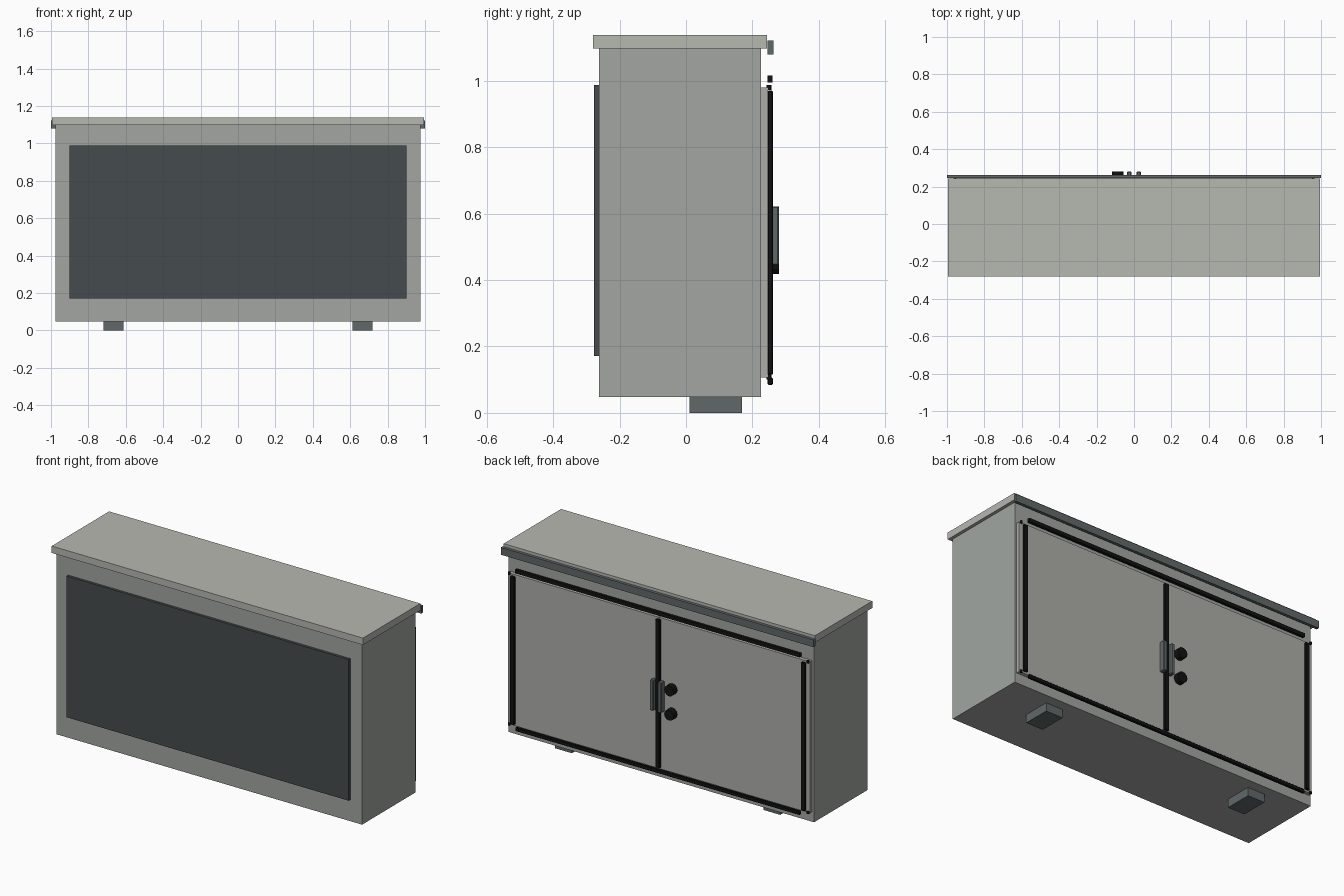
import bpy
import bmesh
from math import radians
from mathutils import Matrix

if "Cube" in bpy.data.objects:
    bpy.data.objects.remove(bpy.data.objects["Cube"])


def material(name, r, g, b):
    m = bpy.data.materials.new(name)
    m.diffuse_color = (r, g, b, 1)
    m.use_nodes = True
    m.node_tree.nodes["Principled BSDF"].inputs["Base Color"].default_value = m.diffuse_color
    return m


BODY = material("body_grey", 0.36, 0.38, 0.36)
ROOF = material("roof_grey", 0.47, 0.48, 0.44)
DOOR = material("door_grey", 0.42, 0.42, 0.40)
PANEL = material("panel_dark", 0.06, 0.07, 0.075)
METAL = material("dark_metal", 0.12, 0.14, 0.14)
RUBBER = material("black_rubber", 0.006, 0.006, 0.006)


def finish(name, bm, mat):
    me = bpy.data.meshes.new(name)
    bm.to_mesh(me)
    bm.free()
    me.materials.append(mat)
    ob = bpy.data.objects.new(name, me)
    bpy.context.collection.objects.link(ob)
    return ob


def box(name, x, y, z, mat, bevel=0):
    """Box from (min, max) pairs on each axis."""
    bm = bmesh.new()
    bmesh.ops.create_cube(bm, size=1)
    spans = (x, y, z)
    for v in bm.verts:
        v.co = [(a + b) / 2 + c * (b - a) for c, (a, b) in zip(v.co, spans)]
    ob = finish(name, bm, mat)
    if bevel:
        mod = ob.modifiers.new("bevel", 'BEVEL')
        mod.width = bevel
        mod.segments = 1
    return ob


def cylinder(name, pos, radius, depth, mat, along_y, sides=12):
    bm = bmesh.new()
    turn = Matrix.Rotation(radians(90), 4, 'X') if along_y else Matrix()
    bmesh.ops.create_cone(bm, cap_ends=True, segments=sides, radius1=radius,
                          radius2=radius, depth=depth,
                          matrix=Matrix.Translation(pos) @ turn)
    return finish(name, bm, mat)


# Cabinet, roof and rain strip
box("cabinet_body", (-0.977, 0.977), (-0.262, 0.226), (0.048, 1.098), BODY)
box("roof", (-0.995, 0.995), (-0.28, 0.244), (1.098, 1.138), ROOF)
box("rain_strip", (-1, 1), (0.246, 0.263), (1.08, 1.122), METAL)

# Front panel
box("front_panel", (-0.902, 0.902), (-0.277, -0.262), (0.172, 0.988), PANEL)

# Long seals on the back
box("top_seal", (-0.91, 0.91), (0.226, 0.262), (0.996, 1.017), RUBBER).data.transform(
    Matrix.Translation((0, 0.245, 0)) @ Matrix.Diagonal((1, 0.45, 1, 1))
    @ Matrix.Translation((0, -0.226, 0)))
box("bottom_seal", (-0.91, 0.91), (0.246, 0.262), (0.084, 0.106), RUBBER, 0.003)
box("centre_seal", (-0.014, 0.014), (0.246, 0.262), (0.115, 0.971), RUBBER, 0.003)

for side, s in (("left", -1), ("right", 1)):
    def span(a, b):
        return tuple(sorted((s * a, s * b)))

    # Feet and doors
    box(side + "_foot", span(0.612, 0.72), (0.01, 0.168), (0, 0.048), METAL)
    box(side + "_door", span(0.002, 0.965), (0.226, 0.247), (0.106, 0.98), DOOR)
    # Door edge seal, hinge caps and handle
    box(side + "_side_seal", span(0.917, 0.943), (0.246, 0.262),
        (0.115, 0.971), RUBBER, 0.003)
    for end, z in (("upper", 0.98), ("lower", 0.108)):
        cylinder(f"{side}_{end}_hinge", (s * 0.955, 0.25, z), 0.007, 0.014,
                 RUBBER, False)
    box(side + "_handle", span(0.014, 0.037), (0.246, 0.28),
        (0.445, 0.622), METAL, 0.004)

# Round locks on one door
for end, z in (("upper", 0.59), ("lower", 0.449)):
    cylinder(end + "_lock", (-0.087, 0.263, z), 0.031, 0.034, RUBBER, True)
